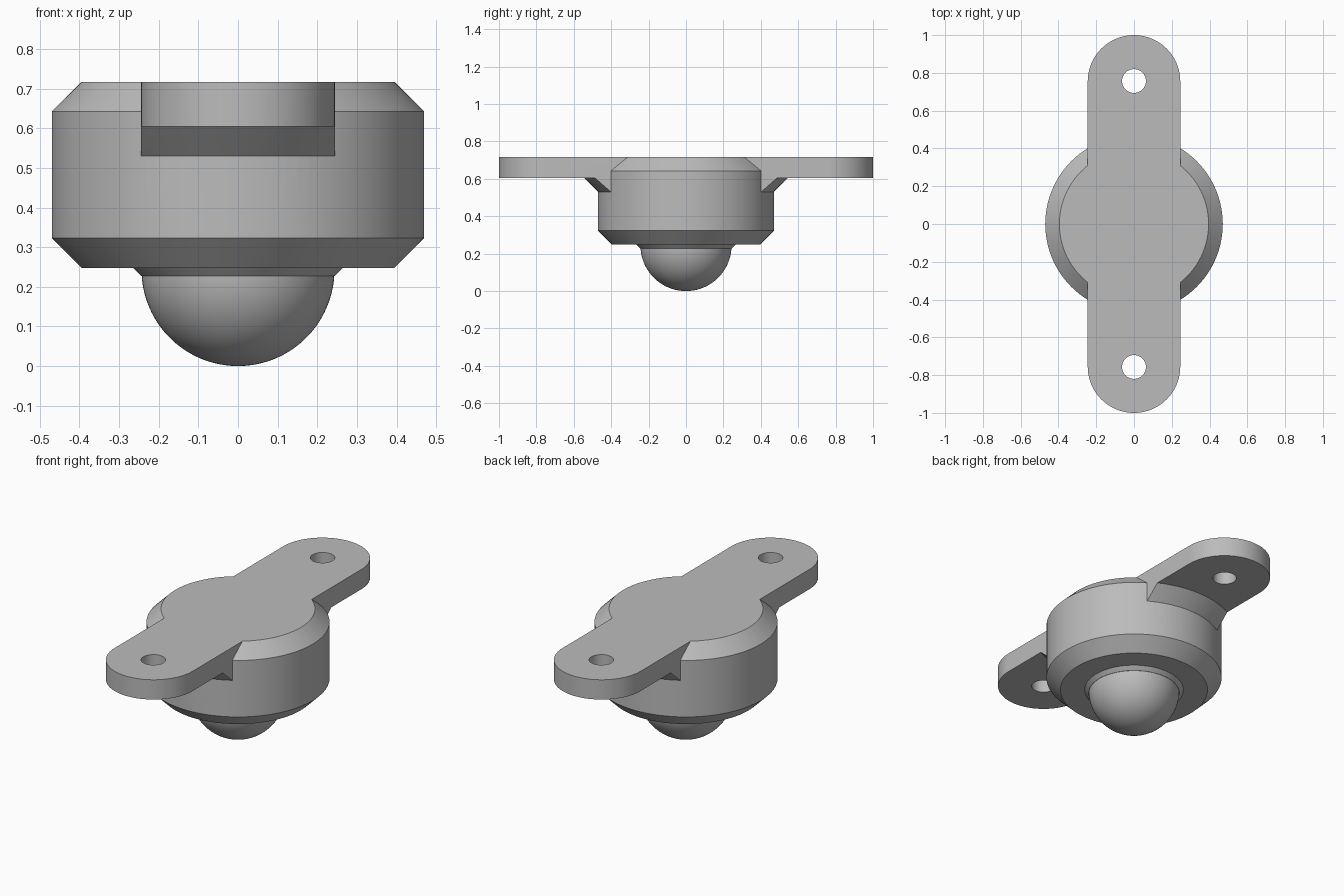
import bpy, bmesh, math
from mathutils import Matrix

SEGMENTS = 96
TOP = 0.717          # top of the housing and plate
ARM_UNDER = 0.605    # underside of the mounting arms
ARM_HALF = 0.245     # half width and end radius of the arms
HOLE_Y = 0.757

if "Cube" in bpy.data.objects:
    bpy.data.objects.remove(bpy.data.objects["Cube"], do_unlink=True)

# Single grey metal
metal = bpy.data.materials.new("grey metal")
metal.use_nodes = True
GREY = (0.5, 0.5, 0.5, 1)
metal.diffuse_color = GREY
metal.node_tree.nodes["Principled BSDF"].inputs["Base Color"].default_value = GREY


def finish(bm, name):
    bmesh.ops.remove_doubles(bm, verts=bm.verts[:], dist=1e-5)
    bmesh.ops.recalc_face_normals(bm, faces=bm.faces[:])
    mesh = bpy.data.meshes.new(name)
    bm.to_mesh(mesh)
    bm.free()
    mesh.materials.append(metal)
    obj = bpy.data.objects.new(name, mesh)
    bpy.context.collection.objects.link(obj)
    return obj


def lathe(name, profile, closed=False):
    """Turn a (radius, height) profile around the z axis."""
    bm = bmesh.new()
    verts = [bm.verts.new((r, 0, z)) for r, z in profile]
    pairs = list(zip(verts, verts[1:]))
    if closed:
        pairs.append((verts[-1], verts[0]))
    edges = [bm.edges.new(p) for p in pairs]
    bmesh.ops.spin(bm, geom=verts + edges, cent=(0, 0, 0), axis=(0, 0, 1),
                   angle=math.tau, steps=SEGMENTS)
    return finish(bm, name)


def boolean(target, tool, operation):
    """Apply a boolean and discard the tool."""
    mod = target.modifiers.new(operation, 'BOOLEAN')
    mod.operation, mod.solver, mod.object = operation, 'EXACT', tool
    tool.hide_render = True
    bpy.context.view_layer.objects.active = target
    bpy.ops.object.modifier_apply(modifier=mod.name)
    bpy.data.objects.remove(tool, do_unlink=True)


def smooth(obj):
    bpy.ops.object.select_all(action='DESELECT')
    obj.select_set(True)
    bpy.context.view_layer.objects.active = obj
    bpy.ops.object.shade_smooth_by_angle(angle=math.radians(25))


# Round-ended mounting plate, deep enough to carve the gussets from
bm = bmesh.new()
outline = []
for side in (1, -1):
    for i in range(49):
        a = math.pi * i / 48
        outline.append(bm.verts.new((side * ARM_HALF * math.cos(a),
                                     side * (1 - ARM_HALF + ARM_HALF * math.sin(a)), 0.5)))
base = bm.faces.new(outline)
walls = bmesh.ops.extrude_face_region(bm, geom=[base])
top_verts = [g for g in walls["geom"] if isinstance(g, bmesh.types.BMVert)]
bmesh.ops.translate(bm, verts=top_verts, vec=(0, 0, TOP - 0.5))
plate = finish(bm, "mounting_plate")

# Conical undercut leaves a flared gusset beneath each arm
undercut = lathe("undercut_cutter", [(0.44, 0.5), (0.545, ARM_UNDER), (1.2, ARM_UNDER),
                                     (1.2, 0.4), (0.44, 0.4)], closed=True)
boolean(plate, undercut, 'DIFFERENCE')

# Screw holes
for side in (1, -1):
    bm = bmesh.new()
    bmesh.ops.create_cone(bm, cap_ends=True, segments=48, radius1=0.063, radius2=0.063,
                          depth=1, matrix=Matrix.Translation((0, side * HOLE_Y, 0.6)))
    boolean(plate, finish(bm, "hole_cutter"), 'DIFFERENCE')

# Chamfered round housing with a small lip around the ball
housing = lathe("housing", [(0, TOP), (0.395, TOP), (0.47, 0.643), (0.47, 0.323),
                            (0.395, 0.248), (0.265, 0.248), (0.244, 0.227), (0, 0.227)])
boolean(housing, plate, 'UNION')
smooth(housing)

# Ball, whose upper part sits inside the housing
R = 0.2435
arc = [-math.pi / 2 + i * math.pi * 0.52 / 32 for i in range(33)]
points = [(max(R * math.cos(a), 0), R + R * math.sin(a)) for a in arc]
ball = lathe("ball", points + [(0, points[-1][1])])
smooth(ball)
